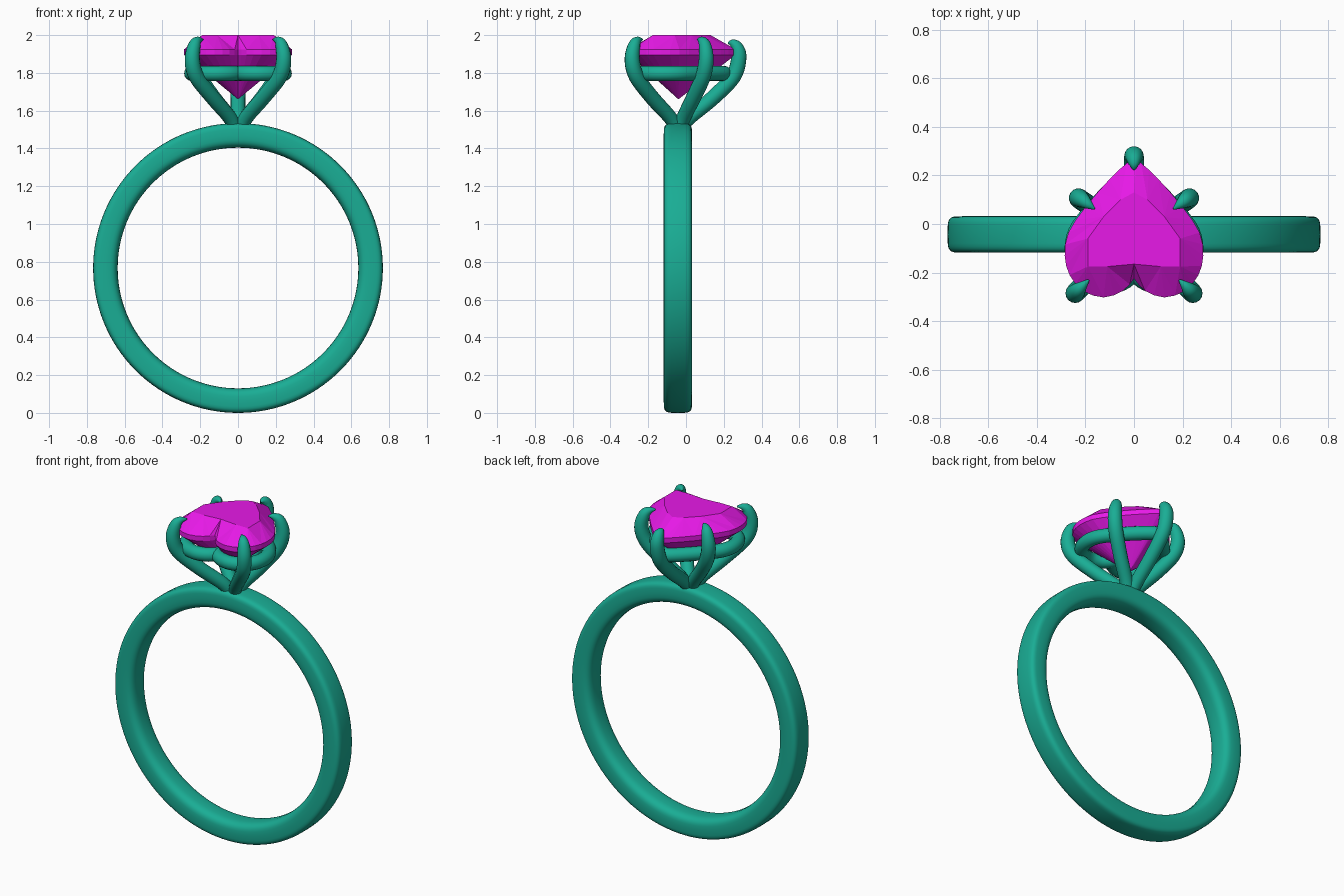
import bpy, bmesh, math
from mathutils import Vector

if "Cube" in bpy.data.objects:
    bpy.data.objects.remove(bpy.data.objects["Cube"])

CY = -0.043  # band centre in y


def material(name, rgb):
    m = bpy.data.materials.new(name)
    m.diffuse_color = (*rgb, 1)
    m.use_nodes = True
    m.node_tree.nodes["Principled BSDF"].inputs["Base Color"].default_value = m.diffuse_color
    return m


METAL = material("teal_metal", (0.01, 0.42, 0.30))
GEM = material("magenta_gem", (0.80, 0.01, 0.80))


def spline(pts, steps, closed=False):
    """Catmull-Rom samples through points of any dimension."""
    pts = [Vector(p) for p in pts]
    n = len(pts)
    out = []
    for i in range(n if closed else n - 1):
        if closed:
            a, b, c, d = (pts[(i + k) % n] for k in (-1, 0, 1, 2))
        else:
            a, b, c, d = pts[max(i - 1, 0)], pts[i], pts[i + 1], pts[min(i + 2, n - 1)]
        for s in range(steps):
            t = s / steps
            out.append(0.5 * (2 * b + (c - a) * t + (2 * a - 5 * b + 4 * c - d) * t * t
                              + (3 * b - a - 3 * c + d) * t ** 3))
    return out if closed else out + [pts[-1]]


def mesh_object(name, bm, mat, smooth):
    bmesh.ops.recalc_face_normals(bm, faces=bm.faces)
    me = bpy.data.meshes.new(name)
    bm.to_mesh(me)
    bm.free()
    me.materials.append(mat)
    ob = bpy.data.objects.new(name, me)
    bpy.context.collection.objects.link(ob)
    for p in me.polygons:
        p.use_smooth = smooth
    return ob


def tube(name, pts, radii, closed=False, sides=16):
    """Round tube along a path, with a radius for each path point."""
    bm = bmesh.new()
    n = len(pts)
    rings = []
    for i, p in enumerate(pts):
        if closed:
            t = pts[(i + 1) % n] - pts[i - 1]
        else:
            t = pts[min(i + 1, n - 1)] - pts[max(i - 1, 0)]
        t.normalize()
        if closed:
            u = Vector((0, 0, 1))
        else:  # side direction is constant for a prong in its own plane
            flat = pts[n // 2] - pts[0]
            u = Vector((-flat.y, flat.x, 0))
            u = (u - t * u.dot(t)).normalized()
        v = t.cross(u)
        rings.append([bm.verts.new(p + radii[i] * (u * math.cos(a) + v * math.sin(a)))
                      for a in (2 * math.pi * k / sides for k in range(sides))])
    for i in range(n if closed else n - 1):
        r, q = rings[i], rings[(i + 1) % n]
        for k in range(sides):
            m = (k + 1) % sides
            bm.faces.new((r[k], r[m], q[m], q[k]))
    if not closed:
        bm.faces.new(rings[0])
        bm.faces.new(rings[-1])
    return mesh_object(name, bm, METAL, True)


# Band: rounded section turned about the y axis, softer on the inside
bm = bmesh.new()
SEG, R = 128, 0.767
section = []
for k in range(32):
    a = 2 * math.pi * k / 32
    c, s = math.cos(a), math.sin(a)
    e = 2 / 4.5 if c > 0 else 2 / 3
    section.append((0.702 + 0.065 * math.copysign(abs(c) ** e, c),
                    CY + 0.075 * math.copysign(abs(s) ** e, s)))
rings = [[bm.verts.new((r * math.cos(t), y, R + r * math.sin(t))) for r, y in section]
         for t in (2 * math.pi * i / SEG for i in range(SEG))]
for i in range(SEG):
    r, q = rings[i], rings[(i + 1) % SEG]
    for k in range(32):
        m = (k + 1) % 32
        bm.faces.new((r[k], r[m], q[m], q[k]))
mesh_object("band", bm, METAL, True)

# Heart outline: right half from notch to point, then mirrored
half = [(0, -0.225), (0.045, -0.275), (0.125, -0.302), (0.21, -0.275), (0.265, -0.21),
        (0.285, -0.13), (0.27, -0.035), (0.2, 0.07), (0.1, 0.185), (0.03, 0.25), (0, 0.262)]
right = spline(half, 2)
heart = right + [Vector((-p.x, p.y)) for p in reversed(right[1:-1])]

# Gem: table, crown, girdle, pavilion and culet
table_half = [(0, -0.165), (0.11, -0.175), (0.19, -0.175), (0.19, -0.06),
              (0.125, 0.03), (0.055, 0.1), (0, 0.13)]
bm = bmesh.new()
N, H = len(heart), len(right)


def layer(scale, z):
    return [bm.verts.new((p.x * scale, -0.04 + (p.y + 0.04) * scale, z)) for p in heart]


top, low, pav = layer(1, 1.925), layer(1, 1.895), layer(0.74, 1.835)
tr = [bm.verts.new((x, y, 2.0)) for x, y in table_half]
tl = [bm.verts.new((-x, y, 2.0)) for x, y in table_half[1:-1]]
table = tr + tl[::-1]


def table_vert(i):
    """Each run of girdle points shares one table corner."""
    j = round(min(i, N - i) * (len(tr) - 1) / (H - 1))
    return tr[j] if i < H or j in (0, len(tr) - 1) else tl[j - 1]


culet = bm.verts.new((0, -0.04, 1.66))
bm.faces.new(table)
for i in range(N):
    j = (i + 1) % N
    a, b = table_vert(i), table_vert(j)
    bm.faces.new((top[i], top[j], a))
    if a != b:
        bm.faces.new((top[j], b, a))
    bm.faces.new((low[i], low[j], top[j], top[i]))
    bm.faces.new((pav[i], pav[j], low[j], low[i]))
    bm.faces.new((culet, pav[j], pav[i]))
mesh_object("heart_gem", bm, GEM, False)

# Heart-shaped rail under the gem
rail = [Vector((p.x * 0.86, -0.04 + (p.y + 0.04) * 0.8, 1.797)) for p in heart]
rail = spline(rail, 2, True)
tube("gallery_rail", rail, [0.04] * len(rail), True)

# Prongs: x, y, z and radius along each path, claw tips bending inward
back = [(0, -0.03, 1.51, 0.036), (0, 0.02, 1.565, 0.038), (0, 0.145, 1.67, 0.04),
        (0, 0.25, 1.78, 0.041), (0, 0.28, 1.88, 0.04), (0, 0.27, 1.935, 0.033),
        (0, 0.245, 1.957, 0.021), (0, 0.222, 1.958, 0.004)]
side = [(0.02, -0.035, 1.51, 0.036), (0.045, -0.012, 1.565, 0.038), (0.13, 0.04, 1.67, 0.04),
        (0.205, 0.09, 1.78, 0.041), (0.228, 0.107, 1.87, 0.04), (0.214, 0.1, 1.945, 0.033),
        (0.19, 0.082, 1.972, 0.021), (0.162, 0.062, 1.977, 0.004)]
front = [(0.02, -0.055, 1.51, 0.036), (0.045, -0.085, 1.565, 0.038), (0.135, -0.18, 1.67, 0.04),
         (0.22, -0.262, 1.78, 0.041), (0.242, -0.285, 1.87, 0.04), (0.231, -0.274, 1.945, 0.033),
         (0.212, -0.255, 1.972, 0.021), (0.186, -0.23, 1.977, 0.004)]


def prong(name, path, sx=1):
    pts = spline([(x * sx, y, z, r) for x, y, z, r in path], 5)
    tube(name, [Vector(p[:3]) for p in pts], [max(p[3], 0.002) for p in pts])


prong("back_prong", back)
for label, sx in (("right", 1), ("left", -1)):
    prong(label + "_side_prong", side, sx)
    prong(label + "_front_prong", front, sx)
